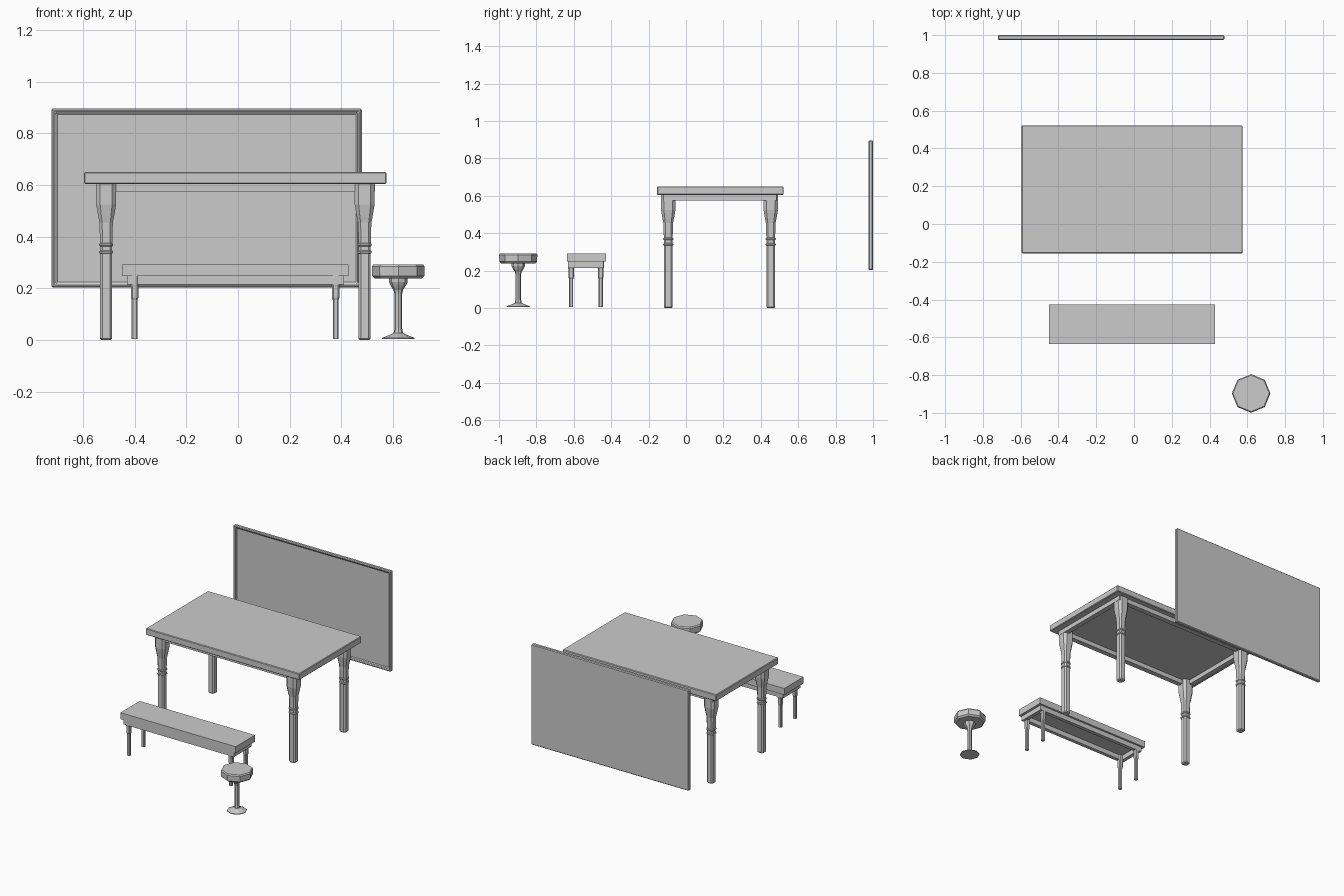
import bpy, bmesh
from math import cos, sin, pi

if "Cube" in bpy.data.objects:
    bpy.data.objects.remove(bpy.data.objects["Cube"], do_unlink=True)

grey = bpy.data.materials.new("plain grey")
grey.use_nodes = True
grey.diffuse_color = (0.6, 0.6, 0.6, 1)
grey.node_tree.nodes["Principled BSDF"].inputs["Base Color"].default_value = (0.6, 0.6, 0.6, 1)


def finish(name, bm, bevel=0):
    bmesh.ops.recalc_face_normals(bm, faces=bm.faces)
    mesh = bpy.data.meshes.new(name)
    bm.to_mesh(mesh)
    bm.free()
    mesh.materials.append(grey)
    ob = bpy.data.objects.new(name, mesh)
    bpy.context.collection.objects.link(ob)
    if bevel:
        mod = ob.modifiers.new("edge_bevel", "BEVEL")
        mod.width = bevel
        mod.segments = 1
    return ob


def add_box(bm, x, y, z):
    """Add a box given (low, high) ranges."""
    verts = bmesh.ops.create_cube(bm, size=1)["verts"]
    for v in verts:
        v.co = [(a + b) / 2 + c * (b - a) for (a, b), c in zip((x, y, z), v.co)]


def box(name, x, y, z, bevel=0):
    bm = bmesh.new()
    add_box(bm, x, y, z)
    return finish(name, bm, bevel)


def apron(name, x, y, z, t):
    """Hollow rectangular frame under a top."""
    bm = bmesh.new()
    for x0 in (x[0], x[1] - t):
        add_box(bm, (x0, x0 + t), y, z)
    for y0 in (y[0], y[1] - t):
        add_box(bm, (x[0] + t, x[1] - t), (y0, y0 + t), z)
    return finish(name, bm)


def loft(name, centre, rings):
    """Skin a stack of (outline, height) rings and cap both ends."""
    bm = bmesh.new()
    loops = [[bm.verts.new((centre[0] + px, centre[1] + py, z)) for px, py in outline]
             for outline, z in rings]
    n = len(loops[0])
    for a, b in zip(loops, loops[1:]):
        for i in range(n):
            j = (i + 1) % n
            bm.faces.new((a[i], a[j], b[j], b[i]))
    bm.faces.new(loops[0])
    bm.faces.new(loops[-1])
    return finish(name, bm)


def chamfered(half, cut=0.2):
    """Square outline with cut corners."""
    k = half * (1 - 2 * cut)
    return [(half, -k), (half, k), (k, half), (-k, half),
            (-half, k), (-half, -k), (-k, -half), (k, -half)]


def octagon(r):
    return [(r * cos(i * pi / 4), r * sin(i * pi / 4)) for i in range(8)]


def legs(name, xs, ys, profile):
    for side, x in zip(("right", "left"), xs):
        for end, y in zip(("front", "back"), ys):
            loft(f"{name}_{end}_{side}", (x, y), [(chamfered(h), z) for h, z in profile])


# Table
box("table_top", (-0.595, 0.575), (-0.155, 0.522), (0.605, 0.65), 0.004)
apron("table_apron", (-0.547, 0.53), (-0.119, 0.485), (0.575, 0.606), 0.035)
legs("table_leg", (-0.51, 0.49), (-0.095, 0.453),
     [(0.018, 0), (0.0235, 0.006), (0.0235, 0.335), (0.027, 0.338), (0.027, 0.343),
      (0.0235, 0.347), (0.0235, 0.363), (0.027, 0.367), (0.027, 0.372), (0.0235, 0.376),
      (0.026, 0.455), (0.030, 0.475), (0.0385, 0.525), (0.0385, 0.606)])

# Bench
box("bench_seat", (-0.449, 0.428), (-0.636, -0.427), (0.248, 0.293))
apron("bench_apron", (-0.43, 0.41), (-0.63, -0.44), (0.215, 0.249), 0.025)
legs("bench_leg", (-0.4, 0.378), (-0.614, -0.456),
     [(0.011, 0.005), (0.011, 0.155), (0.0145, 0.165), (0.0145, 0.205),
      (0.0165, 0.215), (0.0165, 0.249)])

# Stool
STOOL = (0.62, -0.897)


def stool_part(name, profile):
    loft(name, STOOL, [(octagon(r), z) for r, z in profile])


stool_part("stool_seat", [(0.09, 0.238), (0.101, 0.248), (0.102, 0.285), (0.096, 0.293)])
stool_part("stool_hub", [(0.019, 0.195), (0.03, 0.212), (0.036, 0.225), (0.036, 0.239)])
stool_part("stool_column", [(0.019, 0.025), (0.015, 0.045), (0.015, 0.18), (0.019, 0.196)])
stool_part("stool_base", [(0.063, 0.005), (0.063, 0.009), (0.035, 0.02), (0.019, 0.027)])

# Wall board: slab with a raised frame around a recessed front panel
bm = bmesh.new()
add_box(bm, (-0.721, 0.479), (0.975, 1.0), (0.204, 0.896))
bm.normal_update()
front = min(bm.faces, key=lambda f: f.calc_center_median().y)
bmesh.ops.inset_region(bm, faces=[front], thickness=0.02)
bmesh.ops.inset_region(bm, faces=[front], thickness=0.004, depth=-0.013)
finish("wall_board", bm, 0.005)
